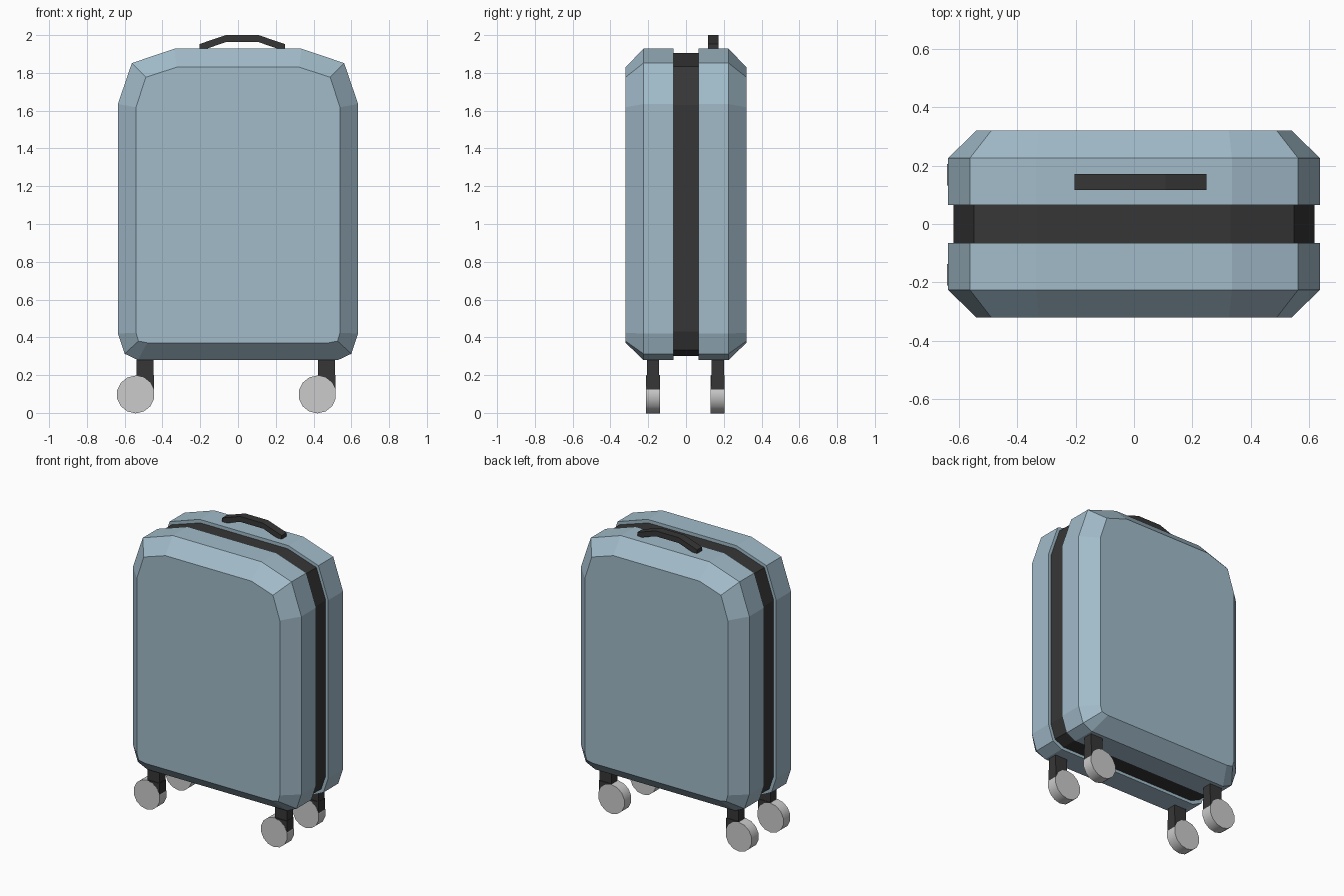
import bpy, bmesh, math

if "Cube" in bpy.data.objects:
    bpy.data.objects.remove(bpy.data.objects["Cube"])


def material(name, rgb):
    m = bpy.data.materials.new(name)
    m.diffuse_color = (*rgb, 1)
    m.use_nodes = True
    m.node_tree.nodes["Principled BSDF"].inputs["Base Color"].default_value = m.diffuse_color
    return m


BLUE = material("shell blue", (0.36, 0.50, 0.59))
DARK = material("dark trim", (0.037, 0.037, 0.037))
GREY = material("wheel grey", (0.60, 0.60, 0.60))


def loft(name, sections, mat):
    """Skin equal-length (x, z) outlines placed at successive y, with end caps."""
    bm = bmesh.new()
    rings = [[bm.verts.new((x, y, z)) for x, z in pts] for y, pts in sections]
    for a, b in zip(rings, rings[1:]):
        for i in range(len(a)):
            j = (i + 1) % len(a)
            bm.faces.new((a[i], a[j], b[j], b[i]))
    bm.faces.new(rings[0])
    bm.faces.new(rings[-1])
    bmesh.ops.recalc_face_normals(bm, faces=bm.faces[:])
    me = bpy.data.meshes.new(name)
    bm.to_mesh(me)
    bm.free()
    ob = bpy.data.objects.new(name, me)
    bpy.context.collection.objects.link(ob)
    me.materials.append(mat)
    return ob


def symmetric(half):
    """Right half outline from bottom to top, mirrored to the left."""
    return half + [(-x, z) for x, z in reversed(half)]


def box(x0, x1, z0, z1):
    return [(x0, z0), (x1, z0), (x1, z1), (x0, z1)]


# Case outlines
outer = symmetric([(0.53, 0.28), (0.60, 0.313), (0.636, 0.42),
                   (0.636, 1.635), (0.562, 1.852), (0.335, 1.928)])
panel = symmetric([(0.48, 0.371), (0.527, 0.38), (0.54, 0.424),
                   (0.54, 1.618), (0.488, 1.777), (0.325, 1.83)])
inner = symmetric([(0.515, 0.30), (0.583, 0.332), (0.617, 0.43),
                   (0.617, 1.63), (0.547, 1.835), (0.33, 1.905)])

# Two half shells and the recessed band between them
for name, s in (("front_shell", -1), ("back_shell", 1)):
    loft(name, [(s * 0.065, outer), (s * 0.225, outer), (s * 0.32, panel)], BLUE)
loft("zip_band", [(-0.07, inner), (0.07, inner)], DARK)

# Carry handle
handle = [(-0.203, 1.92), (-0.203, 1.953), (-0.065, 2.0), (0.108, 2.0),
          (0.248, 1.953), (0.248, 1.92), (0.205, 1.93), (0.108, 1.963),
          (-0.065, 1.963), (-0.16, 1.93)]
loft("carry_handle", [(0.117, handle), (0.171, handle)], DARK)

# Four casters, all trailing to the left
for fb, y in (("front", -0.174), ("back", 0.168)):
    for lr, x in (("left", -0.542), ("right", 0.42)):
        leg = box(x + 0.004, x + 0.094, 0.19, 0.33)
        loft(f"{fb}_{lr}_fork", [(y - 0.032, leg), (y + 0.032, leg)], DARK)
        grip = box(x + 0.004, x + 0.096, 0.11, 0.20)
        loft(f"{fb}_{lr}_axle_block", [(y - 0.036, grip), (y + 0.036, grip)], DARK)
        ring = [(x + 0.1 * math.cos((i + 0.5) * math.tau / 14),
                 0.0975 + 0.1 * math.sin((i + 0.5) * math.tau / 14)) for i in range(14)]
        wheel = loft(f"{fb}_{lr}_wheel", [(y - 0.037, ring), (y + 0.037, ring)], GREY)
        bpy.ops.object.select_all(action='DESELECT')
        wheel.select_set(True)
        bpy.context.view_layer.objects.active = wheel
        bpy.ops.object.shade_smooth_by_angle(angle=math.radians(40))
